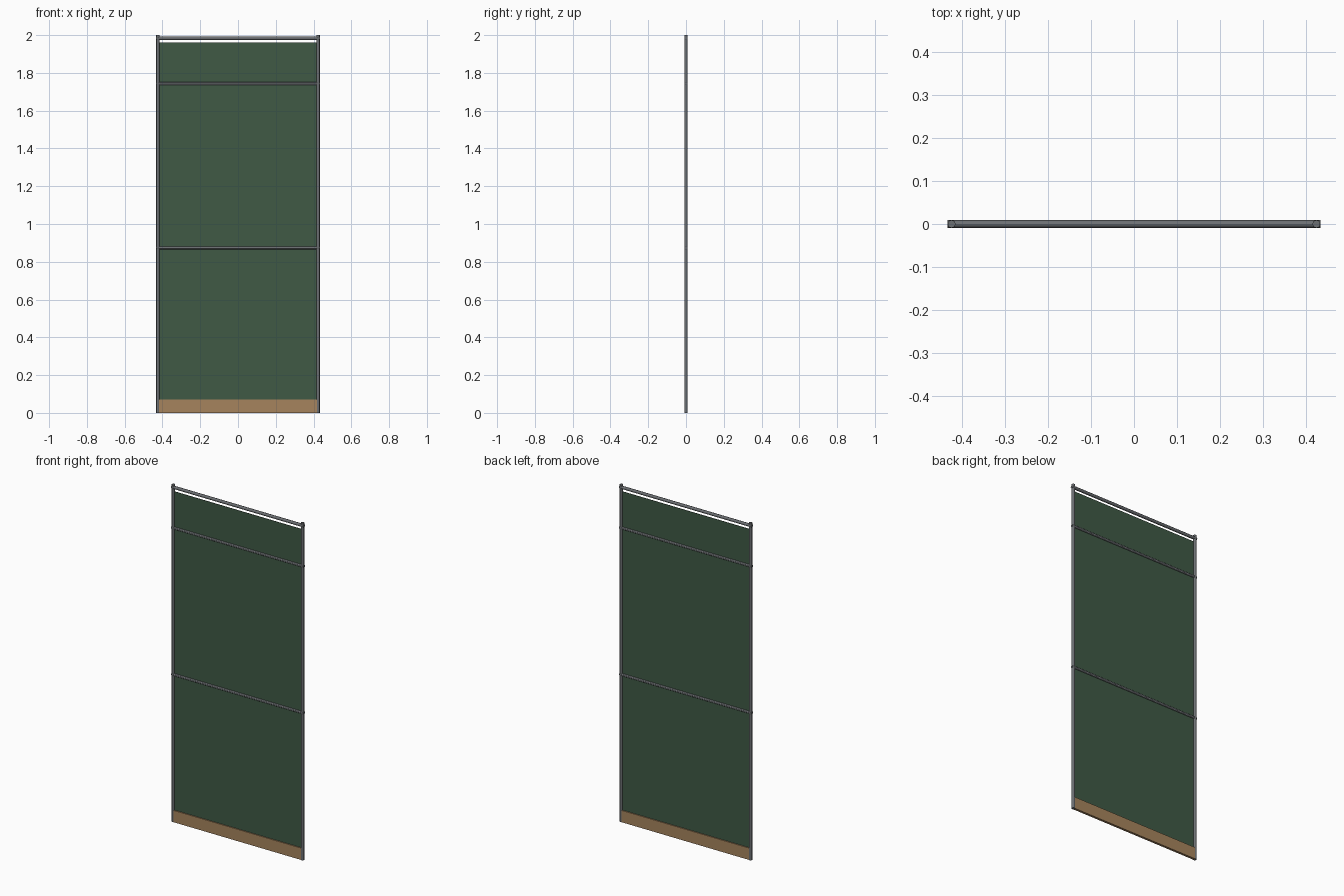
import bpy, math

if "Cube" in bpy.data.objects:
    bpy.data.objects.remove(bpy.data.objects["Cube"])

def material(name, color):
    m = bpy.data.materials.new(name)
    m.diffuse_color = color
    m.use_nodes = True
    m.node_tree.nodes["Principled BSDF"].inputs["Base Color"].default_value = m.diffuse_color
    return m

green = material("green_mesh", (0.05, 0.10, 0.06, 0.9))
wood = material("wood", (0.38, 0.23, 0.11, 1))
steel = material("steel", (0.15, 0.16, 0.17, 1))

def tube(name, loc, r, length, axis, sides=12):
    rot = (0, math.pi / 2, 0) if axis == 'X' else (0, 0, 0)
    bpy.ops.mesh.primitive_cylinder_add(vertices=sides, radius=r, depth=length,
                                        location=loc, rotation=rot)
    o = bpy.context.object
    o.name = name
    o.data.materials.append(steel)
    bpy.ops.object.shade_smooth_by_angle()
    return o

def box(name, loc, size, mat):
    bpy.ops.mesh.primitive_cube_add(size=1, location=loc)
    o = bpy.context.object
    o.name = name
    o.scale = size
    o.data.materials.append(mat)
    return o

# Upright posts
for side, x in (("left", -0.424), ("right", 0.424)):
    tube(side + "_post", (x, 0, 1.0), 0.009, 2.0, 'Z')

# Horizontal rails
tube("top_rail", (0, 0, 1.983), 0.009, 0.868, 'X')
tube("upper_rail", (0, 0, 1.743), 0.008, 0.868, 'X')
tube("middle_rail", (0, 0, 0.873), 0.008, 0.868, 'X')

# Netting sheet
box("netting", (0, 0, 1.015), (0.836, 0.002, 1.89), green)

# Toe board
box("toe_board", (0, 0, 0.035), (0.848, 0.014, 0.07), wood)
